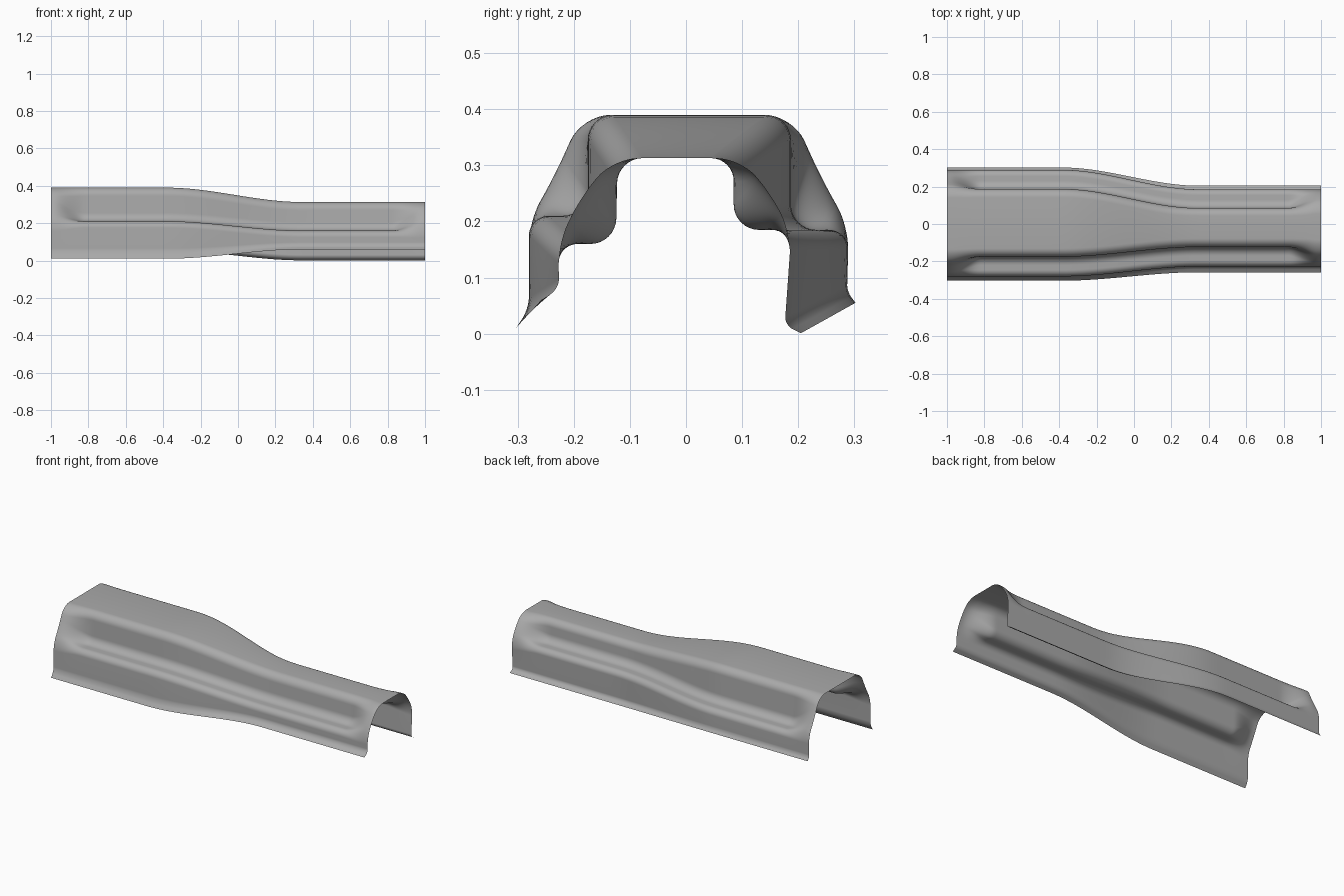
import bpy
import bmesh
from mathutils import Vector

cube = bpy.data.objects.get("Cube")
if cube:
    bpy.data.objects.remove(cube)

# Section corners (y, z): roof edge, recess root, ledge edge, flare bend, lower rim
FRONT_WIDE = [(-.175, .39), (-.175, .21), (-.28, .21), (-.28, .045), (-.303, .01)]
FRONT_SLIM = [(-.122, .313), (-.125, .16), (-.228, .16), (-.226, .08), (-.258, .06)]
BACK_WIDE = [(.187, .39), (.187, .185), (.29, .185), (.287, .075), (.302, .055)]
BACK_SLIM = [(.085, .313), (.085, .185), (.188, .185), (.176, .015), (.205, .001)]
# Bulged end shapes that replace the first three corners
FRONT_WIDE_END = [(-.185, .39), (-.235, .28), (-.28, .20)]
FRONT_SLIM_END = [(-.13, .313), (-.19, .24), (-.228, .16)]
BACK_WIDE_END = [(.19, .39), (.24, .28), (.29, .19)]
BACK_SLIM_END = [(.095, .313), (.152, .25), (.188, .175)]
FILLETS = [.045, .045, .035, .03]
END_FILLETS = [.05, .04, .04, .03]
ARC = 8


def smooth(a, b, x):
    t = min(1, max(0, (x - a) / (b - a)))
    return t * t * (3 - 2 * t)


def mix(a, b, t):
    return [Vector(p).lerp(Vector(q), t) for p, q in zip(a, b)]


def side_profile(wide, slim, wide_end, slim_end, x):
    """Rounded half section from the roof centre to the lower rim."""
    t = smooth(-.38, .34, x)
    body = mix(wide, slim, t)
    end = mix(wide_end, slim_end, t) + body[3:]
    e = smooth(.82, .99, abs(x))
    corners = mix(body, end, e)
    path = [Vector((0, corners[0].y))] + corners
    points = [path[0]]
    for i in range(1, len(path) - 1):
        p, a, b = path[i], path[i - 1] - path[i], path[i + 1] - path[i]
        r = FILLETS[i - 1] * (1 - e) + END_FILLETS[i - 1] * e
        r = min(r, a.length * .48, b.length * .48)
        start, stop = p + a.normalized() * r, p + b.normalized() * r
        h1, h2 = start.lerp(p, .55), stop.lerp(p, .55)
        for k in range(ARC + 1):
            s = k / ARC
            points.append(start * (1 - s) ** 3 + h1 * (3 * s * (1 - s) ** 2)
                          + h2 * (3 * s * s * (1 - s)) + stop * s ** 3)
    return points + [path[-1]]


# Stations along the length, closer together at both recess ends
stations = [-1 + i * .0125 for i in range(17)]
stations += [-.8 + i * .04 for i in range(1, 40)]
stations += [.8 + i * .0125 for i in range(17)]

# Loft the pressed sheet
bm = bmesh.new()
rows = []
for x in stations:
    front = side_profile(FRONT_WIDE, FRONT_SLIM, FRONT_WIDE_END, FRONT_SLIM_END, x)
    back = side_profile(BACK_WIDE, BACK_SLIM, BACK_WIDE_END, BACK_SLIM_END, x)
    section = front[:0:-1] + back
    rows.append([bm.verts.new((x, p.x, p.y)) for p in section])
for r0, r1 in zip(rows, rows[1:]):
    for i in range(len(r0) - 1):
        bm.faces.new((r0[i], r1[i], r1[i + 1], r0[i + 1]))
bm.normal_update()
mesh = bpy.data.meshes.new("pressed_channel_cover")
bm.to_mesh(mesh)
bm.free()
cover = bpy.data.objects.new("pressed_channel_cover", mesh)
bpy.context.collection.objects.link(cover)
mesh.shade_smooth()

# Plain grey sheet metal
grey = bpy.data.materials.new("sheet_metal_grey")
grey.use_nodes = True
colour = (.4, .4, .4, 1)
grey.diffuse_color = colour
grey.node_tree.nodes["Principled BSDF"].inputs["Base Color"].default_value = colour
mesh.materials.append(grey)
